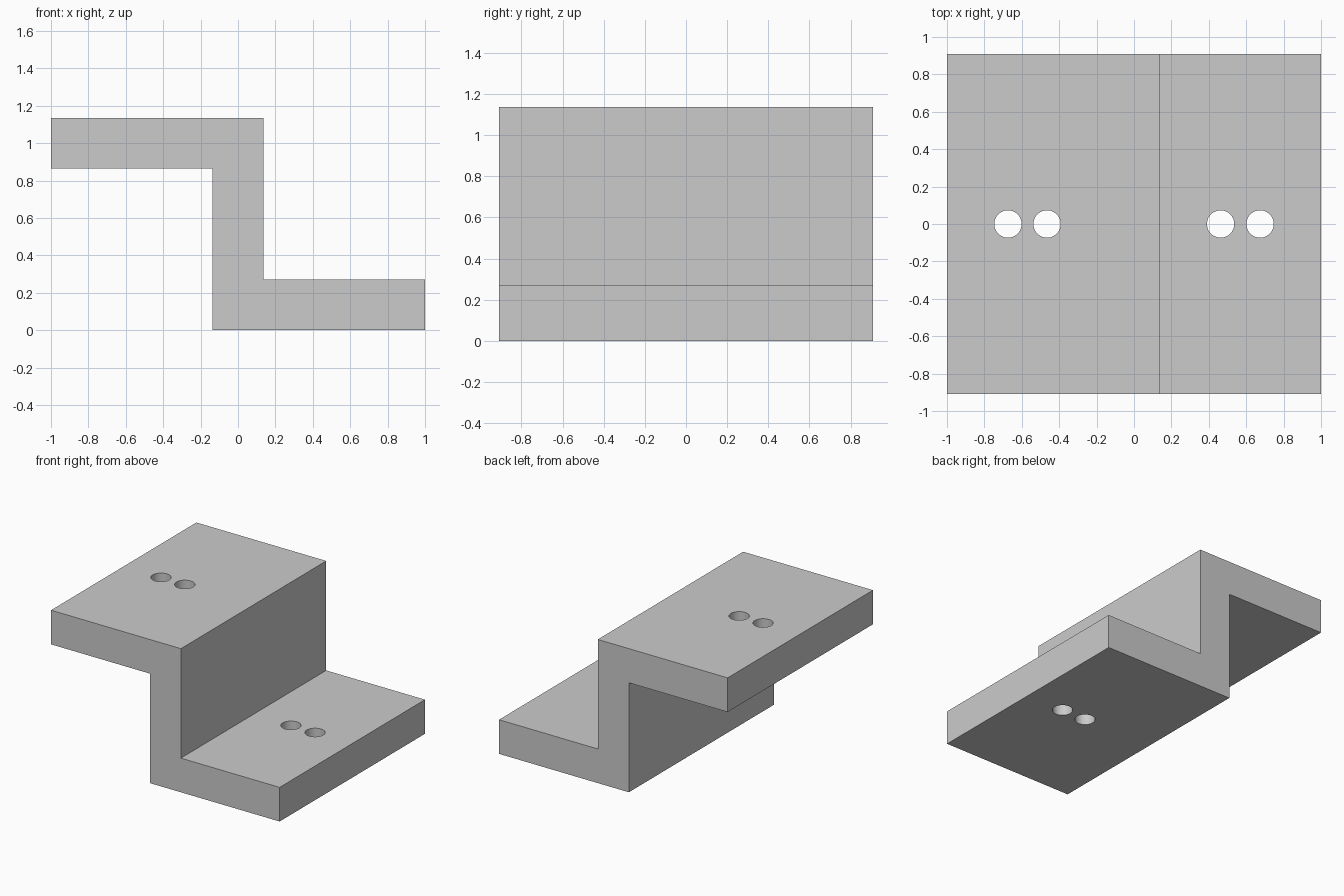
import bpy
import bmesh

default = bpy.data.objects.get("Cube")
if default:
    bpy.data.objects.remove(default, do_unlink=True)

HALF_DEPTH = 0.908
HEIGHT = 1.136
THICK = 0.27
WEB = 0.136          # half thickness of the upright wall
HOLE_RADIUS = 0.073

grey = bpy.data.materials.new("plain grey")
grey.use_nodes = True
colour = (0.6, 0.6, 0.6, 1)
grey.diffuse_color = colour
grey.node_tree.nodes["Principled BSDF"].inputs["Base Color"].default_value = colour


def mesh_object(name, bm):
    bmesh.ops.recalc_face_normals(bm, faces=bm.faces)
    mesh = bpy.data.meshes.new(name)
    bm.to_mesh(mesh)
    bm.free()
    mesh.materials.append(grey)
    obj = bpy.data.objects.new(name, mesh)
    bpy.context.collection.objects.link(obj)
    return obj


# Stepped bracket: half of the profile, repeated by point symmetry
half = [(-1, HEIGHT - THICK), (-1, HEIGHT), (WEB, HEIGHT), (WEB, THICK)]
profile = half + [(-x, HEIGHT - z) for x, z in half]
bm = bmesh.new()
face = bm.faces.new([bm.verts.new((x, -HALF_DEPTH, z)) for x, z in profile])
extruded = bmesh.ops.extrude_face_region(bm, geom=[face])["geom"]
bmesh.ops.translate(bm, vec=(0, 2 * HALF_DEPTH, 0),
                    verts=[v for v in extruded if isinstance(v, bmesh.types.BMVert)])
bracket = mesh_object("z_bracket", bm)

# Pair of drilled holes through each flange
bm = bmesh.new()
for x in (-0.674, -0.465, 0.463, 0.674):
    made = bmesh.ops.create_cone(bm, cap_ends=True, segments=48, radius1=HOLE_RADIUS,
                                 radius2=HOLE_RADIUS, depth=2 * HEIGHT)
    bmesh.ops.translate(bm, vec=(x, 0, HEIGHT / 2), verts=made["verts"])
drill = mesh_object("hole_cutter", bm)
drill.hide_render = True

cut = bracket.modifiers.new("holes", 'BOOLEAN')
cut.operation = 'DIFFERENCE'
cut.solver = 'EXACT'
cut.object = drill

bpy.ops.object.select_all(action='DESELECT')
bracket.select_set(True)
bpy.context.view_layer.objects.active = bracket
bpy.ops.object.modifier_apply(modifier=cut.name)
bpy.data.objects.remove(drill, do_unlink=True)

# Round hole walls, crisp block edges
bpy.ops.object.shade_smooth_by_angle(angle=0.5)
